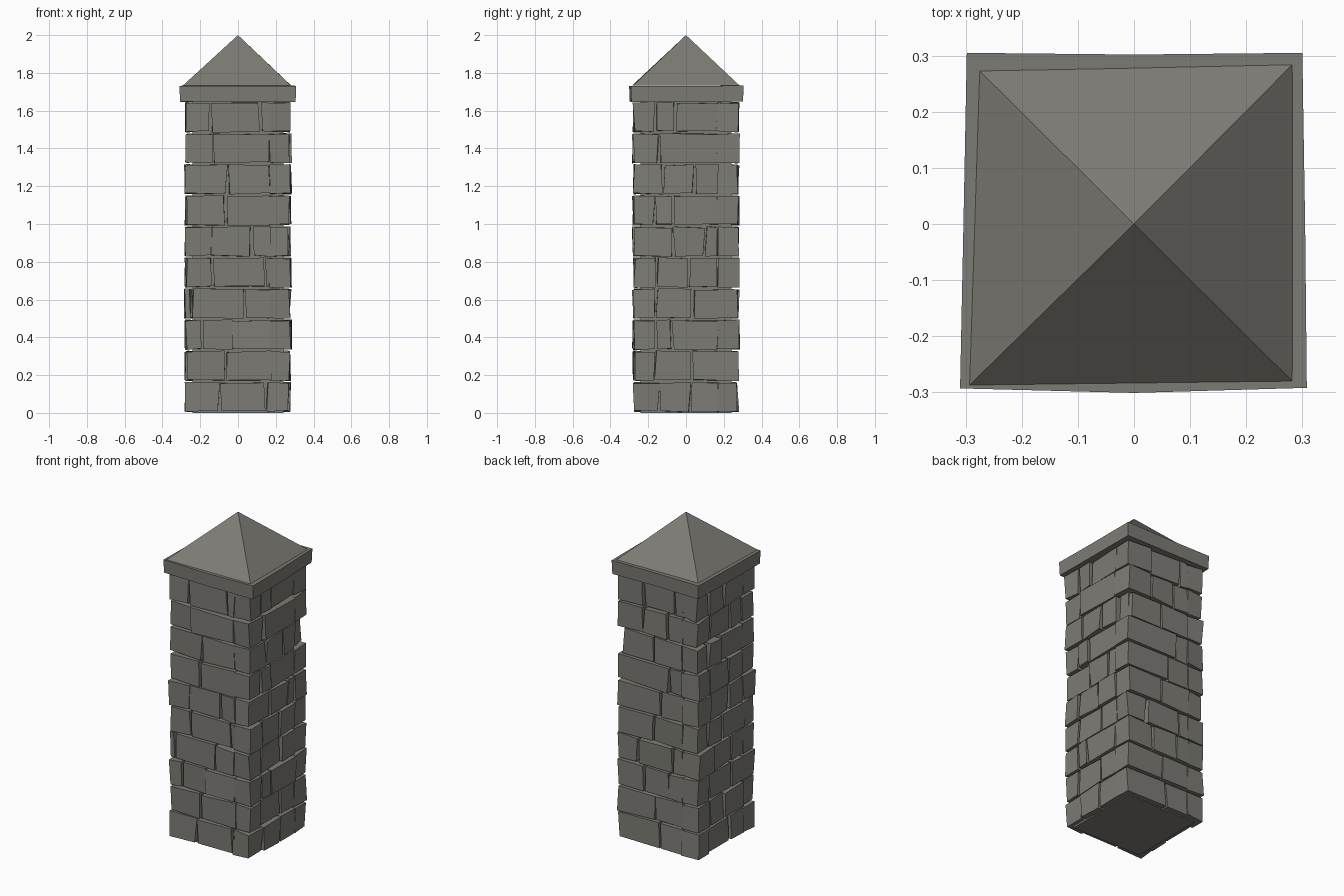
import bpy, bmesh, math, random
from mathutils import Vector, Matrix

if "Cube" in bpy.data.objects:
    bpy.data.objects.remove(bpy.data.objects["Cube"])

random.seed(4)

stone_grey = bpy.data.materials.new("stone_grey")
stone_grey.diffuse_color = (0.205, 0.2, 0.178, 1)
stone_grey.use_nodes = True
stone_grey.node_tree.nodes["Principled BSDF"].inputs["Base Color"].default_value = stone_grey.diffuse_color


def finish(bm, name):
    bmesh.ops.recalc_face_normals(bm, faces=bm.faces)
    mesh = bpy.data.meshes.new(name)
    bm.to_mesh(mesh)
    bm.free()
    mesh.materials.append(stone_grey)
    ob = bpy.data.objects.new(name, mesh)
    bpy.context.collection.objects.link(ob)
    return ob


def jitter(a):
    return random.uniform(-a, a)


def add_block(bm, lo, hi, rot, ju, jd, jz):
    """Box between two corners with uneven corners, turned to its side."""
    verts = bmesh.ops.create_cube(bm, size=1)["verts"]
    for v in verts:
        p = Vector([hi[i] if v.co[i] > 0 else lo[i] for i in range(3)])
        v.co = rot @ (p + Vector((jitter(ju), jitter(jd), jitter(jz))))


# Joints along each side, one list per course from the bottom up
JOINTS = {
    "front": [[-.095, .145], [-.06], [-.195, -.03], [-.245, .035], [-.135, .145],
              [-.14, .075], [-.065], [-.055], [-.135], [-.145, .115]],
    "right": [[-.14, .025], [-.165, .03], [-.165, -.075], [-.16, .035], [-.155, .015],
              [-.07, .1], [-.165, -.065], [-.12, .045], [-.145], [-.165, -.055]],
    "back": [[.01], [-.02], [-.1, .08], [-.14, .1], [-.03],
             [.02], [.08], [-.03], [-.1, .06], [-.1, .11]],
    "left": [[-.17, .04], [-.15, -.02], [-.16, .06], [-.12, .05], [-.17, -.04],
             [-.15, .03], [-.16, .02], [-.17, -.05], [-.14, .05], [-.16, -.02]],
}
COURSE = 0.1645
GAP = 0.006
OUT = 0.275      # outer face of the stones
END = 0.175      # where the next side's corner stone starts

# Courses of stones: every side owns the corner at its start
for k, (side, rows) in enumerate(JOINTS.items()):
    rot = Matrix.Rotation(k * math.pi / 2, 3, 'Z')
    bm = bmesh.new()
    for r, joints in enumerate(rows):
        z0, z1 = r * COURSE + 0.009, (r + 1) * COURSE - 0.004
        start = -0.24 if (side == "back" and r == 7) else -OUT   # recessed stone
        edges = [start - GAP] + joints + [END]
        for a, b in zip(edges, edges[1:]):
            out = OUT + jitter(0.007)
            add_block(bm, (a + GAP, -out, z0), (b - GAP, -0.165, z1),
                      rot, 0.008, 0.006, 0.005)
    for v in bm.verts:
        v.co.z = max(v.co.z, 0.003)
    finish(bm, side + "_stones")

# Mortar core behind the stones
bm = bmesh.new()
add_block(bm, (-.242, -.242, 0), (.242, .242, 1.66), Matrix.Identity(3), 0, 0, 0)
finish(bm, "mortar_core")

# Cap slab with slightly crooked outline
bm = bmesh.new()
outline = [(-.31, -.293), (0, -.301), (.308, -.292), (.305, 0),
           (.3, .305), (0, .302), (-.298, .305), (-.304, 0)]
bottom = [bm.verts.new((x * .99, y * .99, 1.648 + jitter(.003))) for x, y in outline]
top = [bm.verts.new((x, y, 1.732 + jitter(.003))) for x, y in outline]
bm.faces.new(bottom)
bm.faces.new(top)
for i in range(8):
    j = (i + 1) % 8
    bm.faces.new((bottom[i], bottom[j], top[j], top[i]))
finish(bm, "cap_slab")

# Pyramid roof
bm = bmesh.new()
base = [bm.verts.new((x, y, 1.732)) for x, y in
        [(-.293, -.287), (.282, -.28), (.283, .285), (-.275, .273)]]
apex = bm.verts.new((0, 0, 2))
bm.faces.new(base)
for i in range(4):
    bm.faces.new((base[i], base[(i + 1) % 4], apex))
finish(bm, "pyramid_roof")
